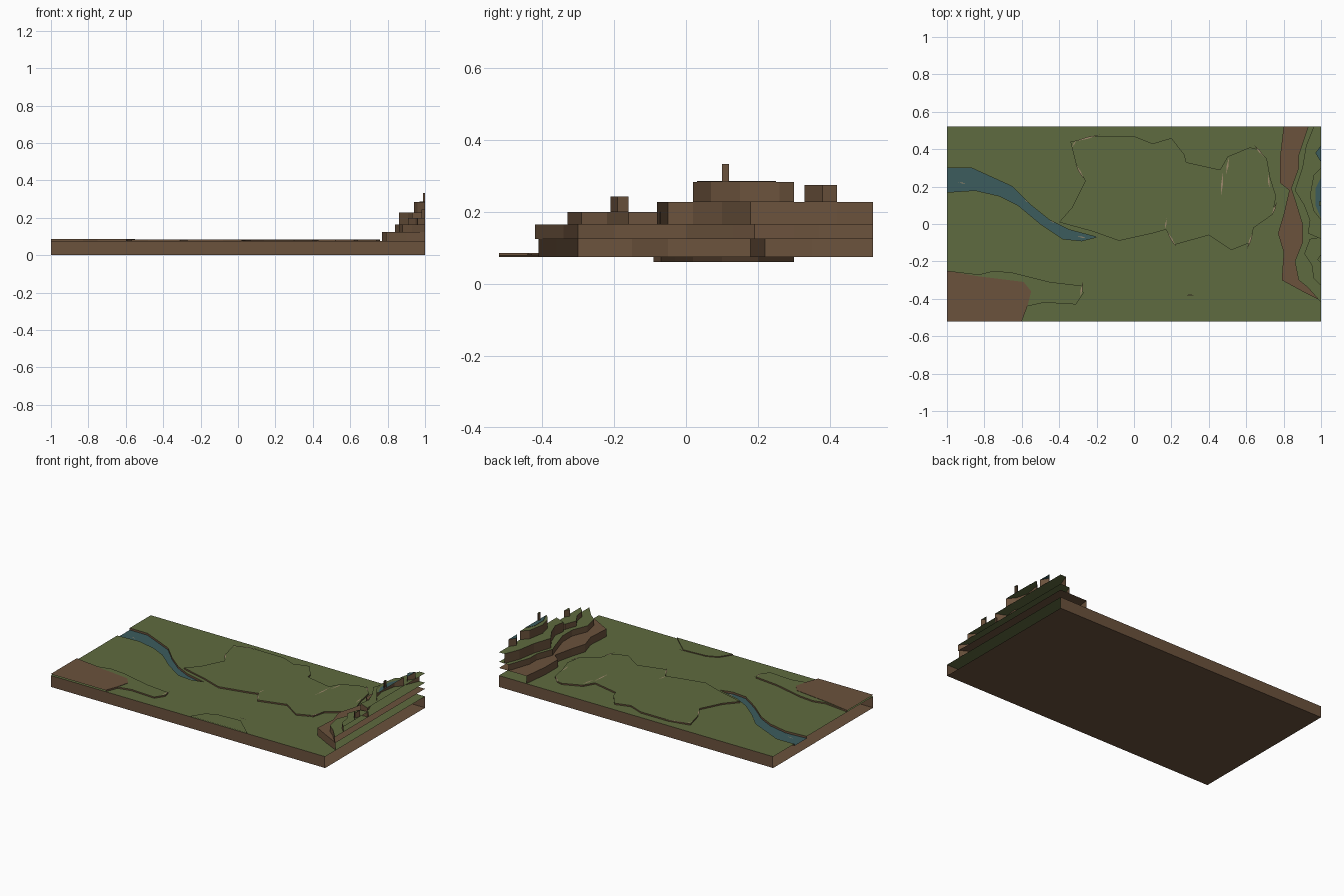
import bpy
import bmesh
import math

default_cube = bpy.data.objects.get("Cube")
if default_cube:
    bpy.data.objects.remove(default_cube, do_unlink=True)


def make_material(name, red, green, blue):
    mat = bpy.data.materials.new(name)
    mat.use_nodes = True
    colour = (red, green, blue, 1)
    mat.diffuse_color = colour
    mat.node_tree.nodes["Principled BSDF"].inputs["Base Color"].default_value = colour
    return mat


grass = make_material("grass green", .114, .147, .05)
earth = make_material("earth brown", .147, .085, .046)
water = make_material("water blue", .045, .107, .11)
sand = make_material("pale sand", .34, .25, .15)

HALF_DEPTH = .52
GROUND = .075
RAISED = .084


def on_border(a, b):
    """True when an edge lies on the outer rim of the tile, which stays open."""
    along_x = abs(a[0]) > .999 and abs(a[0] - b[0]) < .001
    along_y = abs(a[1]) > HALF_DEPTH - .001 and abs(a[1] - b[1]) < .001
    return along_x or along_y


def finish(name, bm, materials):
    mesh = bpy.data.meshes.new(name)
    bm.to_mesh(mesh)
    bm.free()
    for mat in materials:
        mesh.materials.append(mat)
    obj = bpy.data.objects.new(name, mesh)
    bpy.context.collection.objects.link(obj)
    return obj


def layer(name, outline, low, high, top, side=earth):
    """Flat sheet at height high with walls to low; outline is in hundredths."""
    points = [(x / 100, y / 100) for x, y in outline]
    ring = list(zip(points, points[1:] + points[:1]))
    if sum(a[0] * b[1] - a[1] * b[0] for a, b in ring) < 0:
        points.reverse()
    bm = bmesh.new()
    upper = [bm.verts.new((x, y, high)) for x, y in points]
    bm.faces.new(upper).material_index = 0
    if low != high:
        lower = [bm.verts.new((x, y, low)) for x, y in points]
        for i in range(len(points)):
            j = (i + 1) % len(points)
            if not on_border(points[i], points[j]):
                wall = bm.faces.new((lower[i], lower[j], upper[j], upper[i]))
                wall.material_index = 1
        loose = [v for v in lower if not v.link_faces]
        bmesh.ops.delete(bm, geom=loose, context='VERTS')
    return finish(name, bm, (top, side))


# Base: underside with a front and a back wall, open at both ends
bm = bmesh.new()
floor = [bm.verts.new((x, y, 0)) for x, y in
         ((-1, -HALF_DEPTH), (-1, HALF_DEPTH), (1, HALF_DEPTH), (1, -HALF_DEPTH))]
rim = [bm.verts.new((v.co.x, v.co.y, GROUND)) for v in floor]
bm.faces.new(floor)
bm.faces.new((floor[0], floor[3], rim[3], rim[0]))
bm.faces.new((floor[2], floor[1], rim[1], rim[2]))
finish("base_tray", bm, (earth,))

# Ground sheet, notched where the river runs, and the sunken river
river = [(-100, 30), (-87, 30), (-65, 20), (-55, 10), (-45, 2), (-35, -3),
         (-20, -7), (-28, -9), (-38, -8), (-50, 0), (-62, 10), (-72, 15),
         (-85, 18), (-100, 17)]
ground = [(-100, 52), *river, (-100, -52), (100, -52), (100, 52)]
layer("ground", ground, GROUND, GROUND, grass)
layer("river", river, .062, .062, water)
layer("river_banks", river, GROUND, .0615, water)

# Low raised areas
plateau = [(-40, 1), (-33, 9), (-26, 23), (-31, 32), (-34, 44), (-20, 47),
           (0, 47), (10, 43), (20, 46), (27, 37), (28, 33), (46, 29),
           (50, 36), (62, 41), (66, 40), (71, 35), (73, 24), (76, 15),
           (74, 5), (64, -2), (62, -10), (52, -14), (40, -6), (22, -11),
           (17, -3), (10, -5), (-8, -9), (-22, -4), (-33, -1)]
layer("plateau", plateau, GROUND, RAISED, grass)

field_bank = [(-100, -25), (-83, -27), (-75, -25), (-65, -26), (-45, -31),
              (-28, -33), (-27, -37), (-31, -43), (-48, -42), (-57, -44),
              (-60, -52), (-100, -52)]
layer("field_bank", field_bank, GROUND, RAISED, grass)

field = [(-100, -25), (-83, -28), (-59, -31), (-55, -36), (-57, -44),
         (-60, -52), (-100, -52)]
layer("bare_field", field, RAISED, RAISED + .002, earth)

front_rise = [(2, -52), (7, -44), (14, -41), (30, -40), (43, -52)]
layer("front_rise", front_rise, GROUND, GROUND + .006, grass)

# Stepped cliff, open along the outer end of the tile
cliff_foot = [(100, 52), (80, 52), (78, 35), (78, 22), (83, 18), (80, 5),
              (77, -5), (80, -15), (79, -30), (90, -36), (100, -41)]
layer("cliff_foot", cliff_foot, GROUND, .125, earth)

cliff_step = [(100, 52), (93, 52), (88, 37), (88, 30), (84, 19), (86, 13),
              (90, 0), (90, -10), (86, -20), (88, -30), (93, -34), (100, -42)]
layer("cliff_step", cliff_step, .125, .165, grass)

rear_shelf = [(100, 52), (96, 52), (92, 42), (90, 30), (86, 18), (91, 10),
              (94, 2), (93, -5), (100, -8)]
layer("rear_shelf", rear_shelf, .165, .228, grass)

front_shelf = [(100, -7), (94, -8), (91, -16), (95, -22), (96, -29), (100, -33)]
layer("front_shelf", front_shelf, .165, .2, grass)

upper_shelf = [(100, 30), (96, 26), (94, 15), (96, 7), (100, 2)]
layer("upper_shelf", upper_shelf, .228, .284, grass)

pool = [(100, 25), (97, 19), (97, 10), (100, 3)]
layer("upper_pool", pool, .284, .286, water)

# Small blocks on top of the shelves
layer("rear_block", [(100, 42), (97, 38), (100, 33)], .228, .275, water)
layer("peak", [(100, 12), (99, 12), (99, 10), (100, 10)], .284, .334, grass)
layer("front_block", [(100, -16), (98, -19), (100, -21)], .2, .244, grass)


# Thin pale slivers along worn edges and as ripples on the river
def slivers(name, spots, height):
    for number, (x, y, length, heading) in enumerate(spots):
        angle = math.radians(heading)
        dx, dy = math.cos(angle) * length / 2, math.sin(angle) * length / 2
        width = min(.12, 1 / length)
        shape = [(x - dx, y - dy), (x + dy * width, y - dx * width),
                 (x + dx, y + dy), (x - dy * width, y + dx * width)]
        layer(f"{name}_{number}", shape, height, height, sand)


worn_edges = [(-32, 43, 5, 60), (-25, 46, 14, 15), (-29, 28, 9, 120),
              (47, 21, 14, 85), (50, 31, 9, 80), (67, 39, 9, 130),
              (72, 23, 7, 95), (75, 8, 8, 70), (62, -9, 9, 70),
              (20, -8, 10, 120), (17, 0, 6, 80)]
slivers("worn_edge", worn_edges, RAISED + .001)
slivers("bank_edge", [(-28, -35, 8, 80), (30, -38, 5, 0)], RAISED + .002)
slivers("ripple", [(-92, 22, 4, -10), (-57, 12, 4, -20),
                   (-43, 1, 4, -15), (-28, -7, 5, -15)], .064)
